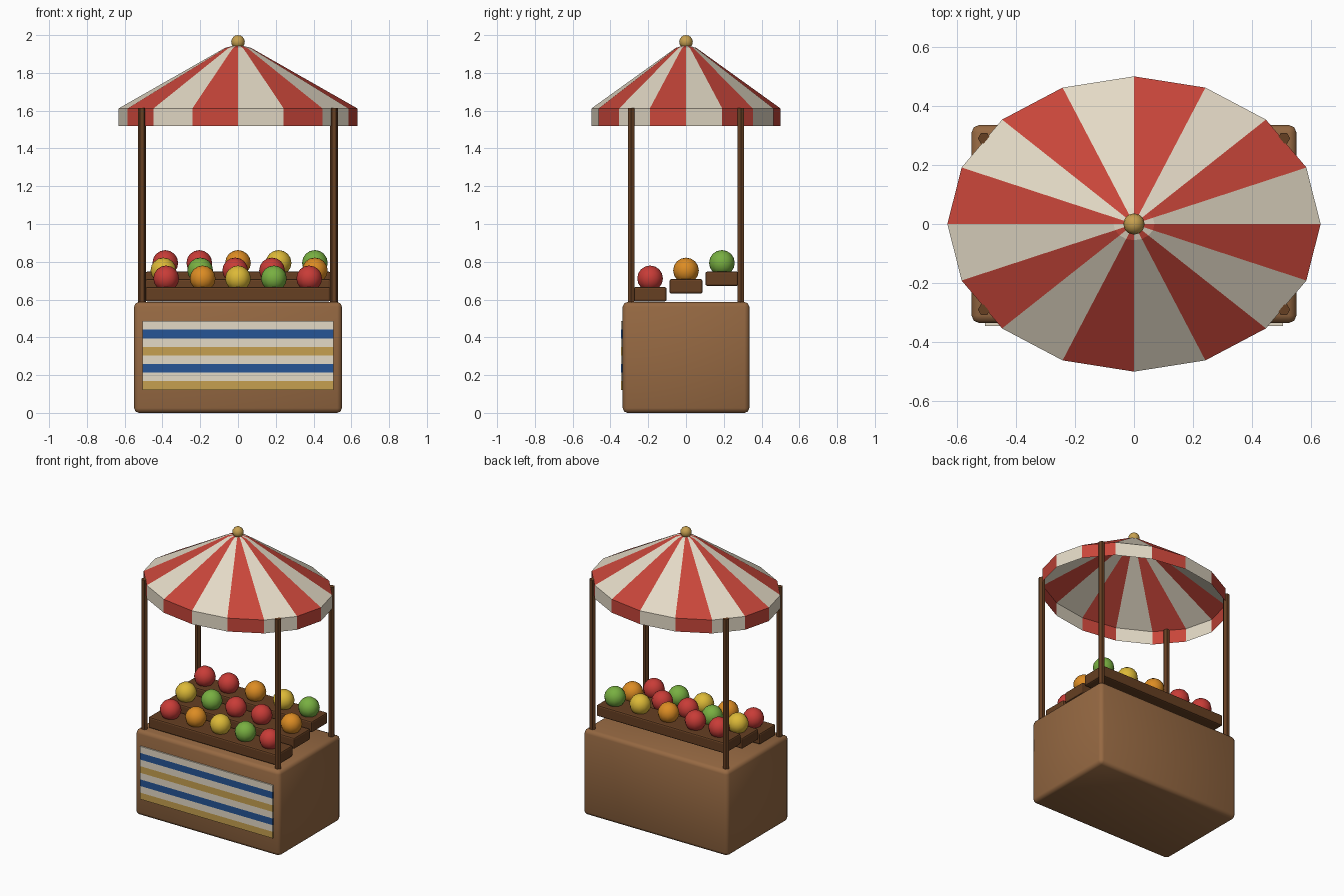
import bpy, bmesh
from math import cos, sin, pi

cube = bpy.data.objects.get("Cube")
if cube:
    bpy.data.objects.remove(cube, do_unlink=True)


def material(name, r, g, b):
    m = bpy.data.materials.new(name)
    m.use_nodes = True
    m.diffuse_color = (r, g, b, 1)
    m.node_tree.nodes["Principled BSDF"].inputs["Base Color"].default_value = (r, g, b, 1)
    return m


canopy_red = material("canopy red", 0.578, 0.061, 0.042)
cream = material("cream", 0.776, 0.701, 0.565)
wood = material("light wood", 0.305, 0.141, 0.055)
dark_wood = material("dark wood", 0.133, 0.05, 0.016)
blue = material("cloth blue", 0.019, 0.091, 0.305)
gold = material("gold", 0.565, 0.352, 0.08)
red = material("fruit red", 0.578, 0.045, 0.038)
orange = material("fruit orange", 0.716, 0.262, 0.017)
yellow = material("fruit yellow", 0.716, 0.485, 0.038)
green = material("fruit green", 0.188, 0.429, 0.053)


def finish(name, bm, mats, location=(0, 0, 0), smooth=False):
    mesh = bpy.data.meshes.new(name)
    for f in bm.faces:
        f.smooth = smooth
    bm.to_mesh(mesh)
    bm.free()
    for m in mats:
        mesh.materials.append(m)
    ob = bpy.data.objects.new(name, mesh)
    ob.location = location
    bpy.context.collection.objects.link(ob)
    return ob


def box(name, size, location, mat, bevel=0.0, smooth=False):
    bm = bmesh.new()
    bmesh.ops.create_cube(bm, size=1)
    bmesh.ops.scale(bm, vec=size, verts=bm.verts)
    if bevel:
        bmesh.ops.bevel(bm, geom=bm.edges[:], offset=bevel, segments=2,
                        profile=0.5, affect='EDGES')
    return finish(name, bm, [mat], location, smooth)


def ball(name, radius, location, mat):
    bm = bmesh.new()
    bmesh.ops.create_uvsphere(bm, u_segments=12, v_segments=8, radius=radius)
    return finish(name, bm, [mat], location, True)


# Counter
box("counter", (1.1, 0.67, 0.587), (0, 0, 0.2935), wood, 0.025, True)

# Striped cloth on the front of the counter
stripes = [gold, cream, blue, cream]
step = 0.0455
for i in range(8):
    box(f"cloth_stripe_{i + 1}", (1.01, 0.009, step),
        (0, -0.3405, 0.122 + step * (i + 0.5)), stripes[i % 4])

# Four hexagonal corner posts
for side, x in (("left", 0.508), ("right", -0.508)):
    for end, y in (("front", -0.29), ("back", 0.29)):
        bm = bmesh.new()
        bmesh.ops.create_cone(bm, cap_ends=True, segments=6, radius1=0.021,
                              radius2=0.021, depth=1.04)
        for v in bm.verts:  # points of the hexagon along x
            v.co.x, v.co.y = v.co.y, -v.co.x
        finish(f"{end}_{side}_post", bm, [dark_wood], (x, y, 1.095))

# Stepped trays, each with a row of fruit
rows = [
    ("front", -0.19, 0.628, [(-0.38, red), (-0.187, orange), (0, yellow),
                             (0.19, green), (0.377, red)]),
    ("middle", 0.0, 0.67, [(-0.395, yellow), (-0.2, green), (-0.015, red),
                           (0.18, red), (0.407, orange)]),
    ("back", 0.19, 0.71, [(-0.385, red), (-0.205, red), (0, orange),
                          (0.215, yellow), (0.407, green)]),
]
for label, y, z, fruits in rows:
    box(f"{label}_tray", (0.98, 0.175, 0.076), (0, y, z), dark_wood, 0.01)
    for i, (x, mat) in enumerate(fruits):
        ball(f"{label}_fruit_{i + 1}", 0.068, (x, y, z + 0.084), mat)

# Sixteen-sided striped canopy with a hanging valance
SIDES = 16
bm = bmesh.new()
rings = []
for scale, z in ((0.11, 1.932), (1, 1.612), (1, 1.52)):
    rings.append([bm.verts.new((0.632 * scale * cos(2 * pi * i / SIDES),
                                0.5 * scale * sin(2 * pi * i / SIDES), z))
                  for i in range(SIDES)])
apex = bm.verts.new((0, 0, 1.95))
for i in range(SIDES):
    j = (i + 1) % SIDES
    panel = [bm.faces.new((apex, rings[0][i], rings[0][j]))]
    for upper, lower in zip(rings, rings[1:]):
        panel.append(bm.faces.new((upper[i], lower[i], lower[j], upper[j])))
    for f in panel:
        f.material_index = i % 2
finish("canopy", bm, [cream, canopy_red])

# Ball on the peak
ball("canopy_finial", 0.036, (0, 0, 1.964), gold)
